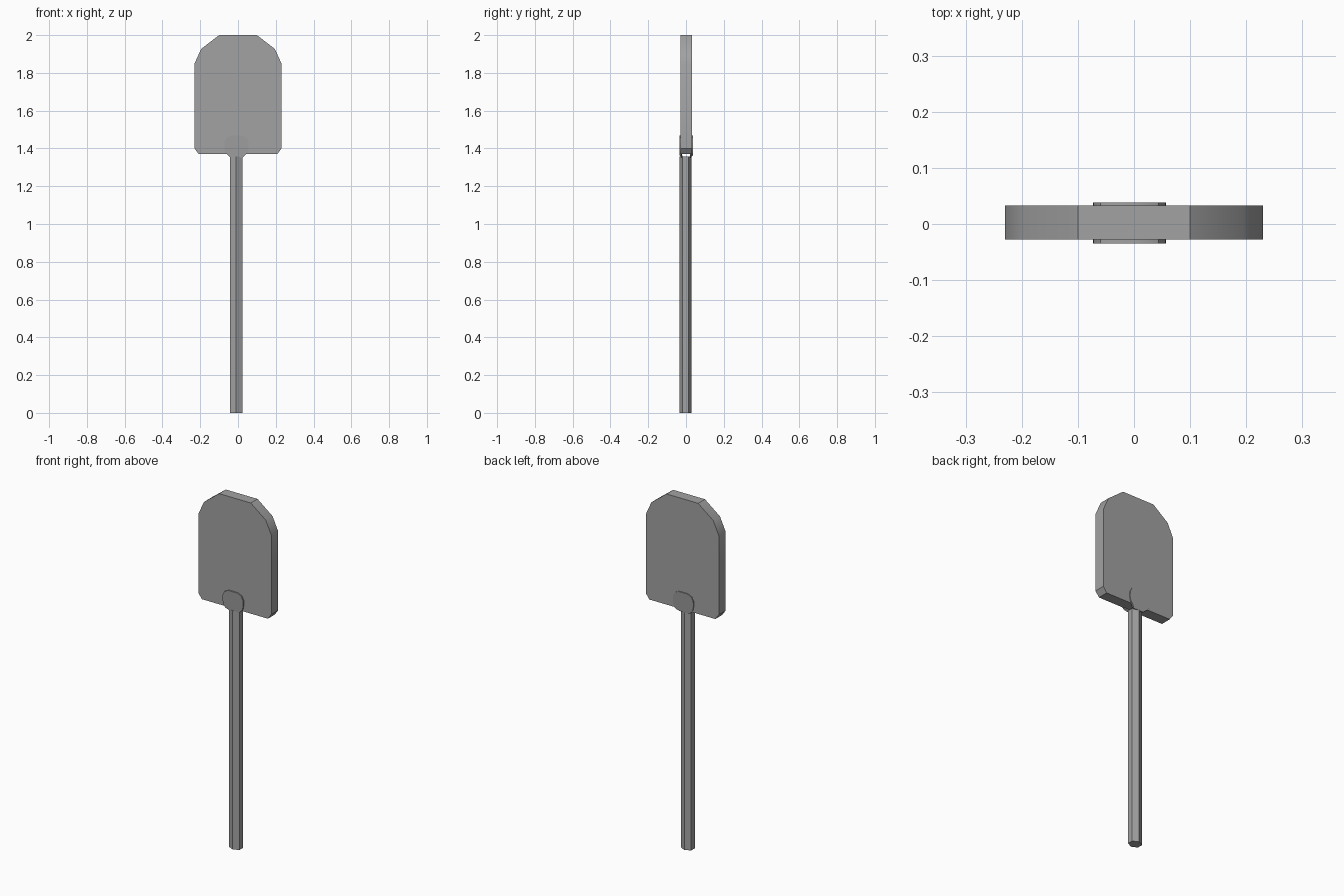
import bpy, bmesh, math

cube = bpy.data.objects.get("Cube")
if cube:
    bpy.data.objects.remove(cube, do_unlink=True)

GREY = (0.36, 0.36, 0.36, 1.0)
grey = bpy.data.materials.new("plain_grey")
grey.use_nodes = True
grey.diffuse_color = GREY
grey.node_tree.nodes["Principled BSDF"].inputs["Base Color"].default_value = GREY


def finish(name, bm):
    bmesh.ops.recalc_face_normals(bm, faces=bm.faces)
    mesh = bpy.data.meshes.new(name)
    bm.to_mesh(mesh)
    bm.free()
    obj = bpy.data.objects.new(name, mesh)
    bpy.context.collection.objects.link(obj)
    mesh.materials.append(grey)
    bpy.ops.object.select_all(action="DESELECT")
    obj.select_set(True)
    bpy.context.view_layer.objects.active = obj
    bpy.ops.object.shade_smooth_by_angle(angle=math.radians(32))
    return obj


def slab(name, half, y0, y1, cx=0.0):
    """Extrude a half outline (bottom to top), mirrored about cx, along y."""
    bm = bmesh.new()
    outline = half + [(-x, z) for x, z in reversed(half)]
    face = bm.faces.new([bm.verts.new((cx + x, y0, z)) for x, z in outline])
    ext = bmesh.ops.extrude_face_region(bm, geom=[face])
    verts = [v for v in ext["geom"] if isinstance(v, bmesh.types.BMVert)]
    bmesh.ops.translate(bm, verts=verts, vec=(0, y1 - y0, 0))
    return finish(name, bm)


# Flat blade with clipped lower corners and a faceted top
slab("blade", [(0.208, 1.37), (0.23, 1.40), (0.23, 1.85),
               (0.195, 1.927), (0.10, 2.0)], -0.028, 0.033)

# Six-sided handle, slightly off centre
SHAFT_X, SHAFT_Y, SHAFT_TOP = -0.0095, -0.003, 1.358
bm = bmesh.new()
bmesh.ops.create_cone(bm, cap_ends=True, segments=6, radius1=0.0375,
                      radius2=0.0375, depth=SHAFT_TOP)
for v in bm.verts:
    v.co.x += SHAFT_X
    v.co.y = v.co.y * 0.86 + SHAFT_Y
    v.co.z += SHAFT_TOP / 2
finish("handle", bm)

# Rounded mounting plates, tapering in to the handle below the blade
TAB = [(0.032, 1.352), (0.048, 1.366), (0.060, 1.38), (0.065, 1.405),
       (0.064, 1.435), (0.052, 1.457), (0.028, 1.468)]
for name, inner, outer in (("front_mount", -0.024, -0.035),
                           ("back_mount", 0.028, 0.038)):
    plate = slab(name, TAB, inner, outer, cx=-0.008)
    for v in plate.data.vertices:
        if v.co.z < 1.36:
            v.co.y *= 0.7
